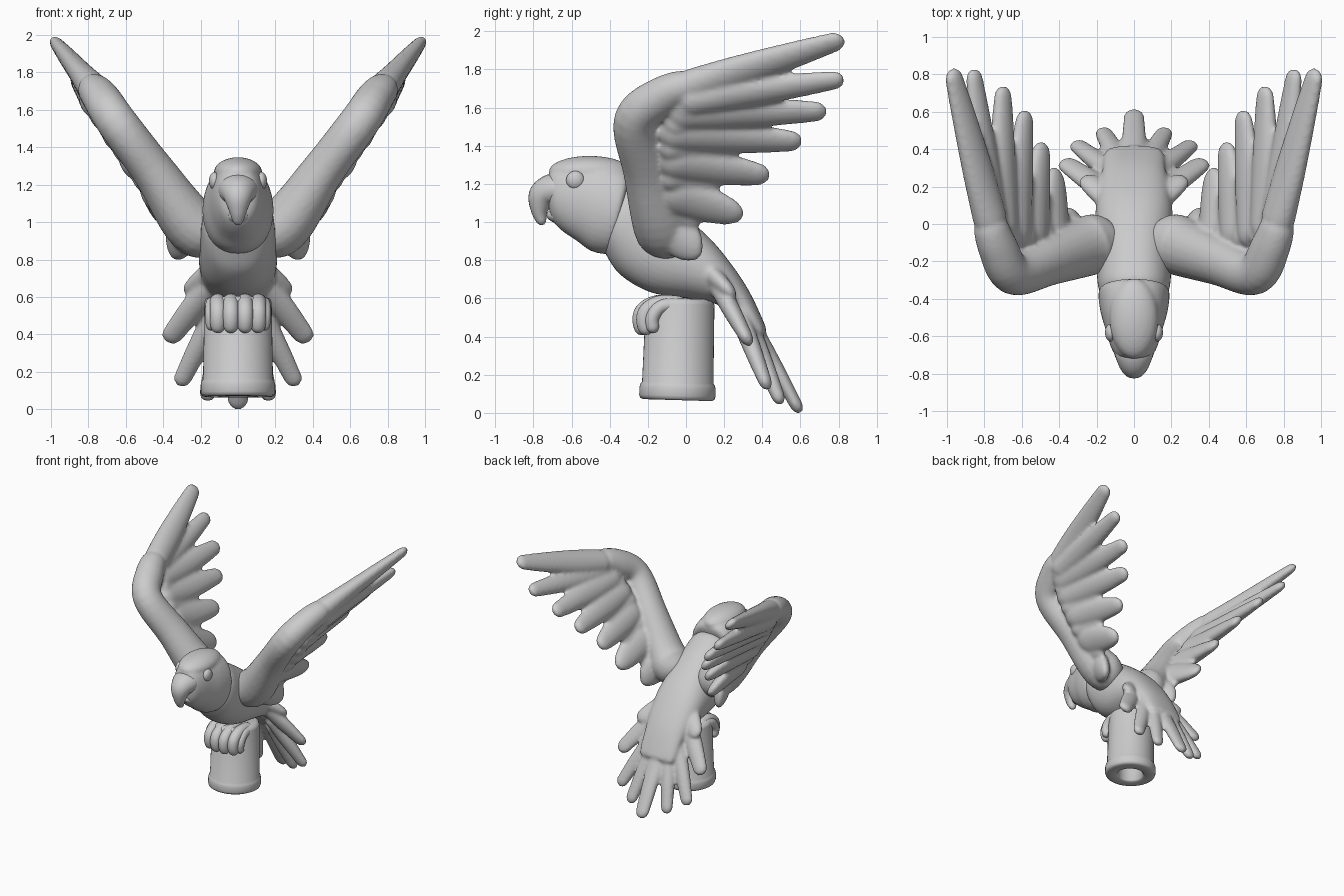
import bpy, bmesh, math
from mathutils import Vector, Matrix

if "Cube" in bpy.data.objects:
    bpy.data.objects.remove(bpy.data.objects["Cube"])


def spline(pts, u):
    """Catmull-Rom value at u in 0..1 through tuples of any length."""
    n = len(pts) - 1
    i = min(int(u * n), n - 1)
    t = u * n - i
    p1, p2 = pts[i], pts[i + 1]
    p0 = pts[i - 1] if i else [2 * a - b for a, b in zip(p1, p2)]
    p3 = pts[i + 2] if i + 2 <= n else [2 * b - a for a, b in zip(p1, p2)]
    return [0.5 * (2 * b + (c - a) * t + (2 * a - 5 * b + 4 * c - d) * t * t
                   + (3 * b - a - 3 * c + d) * t ** 3)
            for a, b, c, d in zip(p0, p1, p2, p3)]


def skin(bm, rings):
    vs = [[bm.verts.new(p) for p in r] for r in rings]
    k = len(vs[0])
    for a, b in zip(vs, vs[1:]):
        for j in range(k):
            bm.faces.new((a[j], a[(j + 1) % k], b[(j + 1) % k], b[j]))
    bm.faces.new(vs[0])
    bm.faces.new(vs[-1])


def tube(bm, pts, normal, n=28, k=20):
    """Round-ended tube; points are (x, y, z, half width, half thickness)."""
    wide = Vector(normal).cross(Vector(pts[-1][:3]) - Vector(pts[0][:3]))
    us = [(1 - math.cos(math.pi * (0.03 + 0.94 * i / n))) / 2 for i in range(n + 1)]
    smp = [spline(pts, u) for u in us]
    pos = [Vector(s[:3]) for s in smp]
    dist = [0]
    for a, b in zip(pos, pos[1:]):
        dist.append(dist[-1] + (b - a).length)
    rings = []
    for i, s in enumerate(smp):
        t = (pos[min(i + 1, n)] - pos[max(i - 1, 0)]).normalized()
        w = (wide - t * wide.dot(t)).normalized()
        m = t.cross(w)
        d = min(dist[i], dist[-1] - dist[i]) + 0.002
        f = min(1, d / max(s[3], 0.01))
        f = math.sqrt(max(0.01, 1 - (1 - f) ** 2))
        rings.append([pos[i] + w * (s[3] * f * math.cos(2 * math.pi * j / k))
                      + m * (s[4] * f * math.sin(2 * math.pi * j / k)) for j in range(k)])
    skin(bm, rings)


def loft(bm, secs, n=40, k=36):
    """Sections are (top y, top z, bottom y, bottom z, half width)."""
    rings = []
    for i in range(n + 1):
        ty, tz, by, bz, w = spline(secs, i / n)
        top, bot = Vector((0, ty, tz)), Vector((0, by, bz))
        ring = []
        for j in range(k):
            a = 2 * math.pi * j / k
            c, s = math.cos(a), math.sin(a)
            ring.append((top + bot) / 2 + (top - bot) / 2 * s
                        + Vector((math.copysign(abs(c) ** 0.85, c) * w, 0, 0)))
        rings.append(ring)
    skin(bm, rings)


def ellipsoid(bm, loc, rad):
    bmesh.ops.create_uvsphere(bm, u_segments=28, v_segments=18, radius=1,
                              matrix=Matrix.Translation(loc) @ Matrix.Diagonal((*rad, 1)))


def finish(name, bm, voxel=0, mirror=False, smooth=4):
    bmesh.ops.recalc_face_normals(bm, faces=bm.faces)
    me = bpy.data.meshes.new(name)
    bm.to_mesh(me)
    bm.free()
    me.polygons.foreach_set("use_smooth", [True] * len(me.polygons))
    ob = bpy.data.objects.new(name, me)
    bpy.context.collection.objects.link(ob)
    if voxel:
        r = ob.modifiers.new("blend", 'REMESH')
        r.mode, r.voxel_size, r.use_smooth_shade = 'VOXEL', voxel, True
        s = ob.modifiers.new("soften", 'SMOOTH')
        s.factor, s.iterations = 0.5, smooth
    if mirror:
        ob.modifiers.new("mirror", 'MIRROR').use_mirror_merge = False
    return ob


# Body running down to the tail cover
bm = bmesh.new()
loft(bm, [(-0.38, 1.16, -0.46, 0.92, .13), (-0.29, 1.20, -0.42, 0.83, .185),
          (-0.17, 1.14, -0.34, 0.72, .20), (-0.02, 1.04, -0.18, 0.63, .21),
          (0.12, 0.92, 0.04, 0.595, .205), (0.23, 0.79, 0.17, 0.565, .185),
          (0.33, 0.64, 0.26, 0.49, .168), (0.41, 0.47, 0.36, 0.395, .152),
          (0.42, 0.43, 0.39, 0.385, .10)])
# Tail fan: root, tip and half width of each feather on one side
tail = [((.10, .10, .76), (.27, .25, .61), .07), ((.12, .15, .70), (.38, .335, .36), .068),
        ((.10, .26, .56), (.315, .43, .125), .058), ((.07, .32, .48), (.17, .50, .045), .056)]
for root, tip, w in tail:
    for sx in (1, -1):
        a, b = Vector(root), Vector(tip)
        a.x *= sx
        b.x *= sx
        tube(bm, [(*a, w, .052), (*a.lerp(b, .5), w, .047), (*b, w * .8, .032)], (0, .8, .5))
tube(bm, [(0, .34, .48, .068, .04), (0, .47, .24, .065, .04), (0, .6, 0, .052, .032)], (0, .8, .5))
finish("body_and_tail", bm, .013)

# Wing: arm and hand, then feathers fanned from it with thin webs between them
bm = bmesh.new()
side = Vector((.78, .15, -.6))
tube(bm, [(.08, -.06, .92, .17, .16), (.25, -.12, .99, .16, .15), (.45, -.20, 1.27, .13, .115),
          (.645, -.265, 1.53, .115, .108), (.73, -.12, 1.66, .11, .10),
          (.79, .06, 1.735, .085, .08)], side, 40)
feathers = [((.75, -.05, 1.685), (.975, .83, 1.96), .10), ((.75, -.05, 1.63), (.86, .83, 1.75), .092),
            ((.71, -.10, 1.57), (.70, .74, 1.58), .10), ((.65, -.14, 1.47), (.58, .61, 1.42), .105),
            ((.56, -.14, 1.33), (.49, .44, 1.24), .11), ((.44, -.13, 1.17), (.42, .30, 1.03), .12),
            ((.29, -.10, 1.00), (.345, .07, .815), .12)]
for root, tip, w in feathers:
    a, b = Vector(root), Vector(tip)
    tube(bm, [(*a, w, .09), (*a.lerp(b, .35), w, .067), (*a.lerp(b, .7), w * .8, .05),
              (*b, min(.056, w * .55), .033)], side)
for (r0, t0, _), (r1, t1, _) in zip(feathers, feathers[1:]):
    a, b = (Vector(r0) + Vector(r1)) / 2, (Vector(t0) + Vector(t1)) / 2
    tube(bm, [(*a, .09, .09), (*a.lerp(b, .3), .08, .05), (*a.lerp(b, .62), .055, .025)], side)
finish("wings", bm, .013, True, 6)

# Head hood with a crown plate
bm = bmesh.new()
loft(bm, [(-.73, 1.22, -.72, 1.08, .05), (-.70, 1.28, -.70, 1.01, .10),
          (-.63, 1.32, -.65, .955, .13), (-.54, 1.33, -.57, .90, .155),
          (-.43, 1.325, -.50, .85, .18), (-.33, 1.29, -.42, .832, .19),
          (-.295, 1.25, -.395, .85, .175), (-.30, 1.2, -.40, .9, .12)])
ellipsoid(bm, (0, -.505, 1.265), (.13, .215, .082))
finish("head", bm, .012, False, 3)

# Hooked upper beak and lower beak
bm = bmesh.new()
tube(bm, [(0, -.60, 1.155, .115, .10), (0, -.68, 1.17, .11, .09), (0, -.75, 1.135, .08, .078),
          (0, -.768, 1.06, .048, .045), (0, -.752, .985, .022, .02)], (0, -1, 0), 36)
finish("upper_beak", bm)
bm = bmesh.new()
tube(bm, [(0, -.58, 1.02, .10, .06), (0, -.66, 1.03, .08, .045),
          (0, -.73, 1.04, .045, .03)], (0, 0, 1))
finish("lower_beak", bm)

# Eyes
bm = bmesh.new()
ellipsoid(bm, (.125, -.58, 1.22), (.03, .048, .048))
finish("eyes", bm, 0, True)

# Toes curled over the perch edge
bm = bmesh.new()
for x, dy in ((.038, 0), (.108, .02)):
    tube(bm, [(x, -.02 + dy, .57, .045, .04), (x, -.15 + dy, .575, .043, .042),
              (x, -.225 + dy, .535, .043, .042), (x, -.24 + dy, .475, .042, .04),
              (x, -.22 + dy, .41, .036, .035)], (0, -1, 0))
tube(bm, [(.13, 0, .565, .035, .035), (.138, -.12, .56, .036, .036),
          (.14, -.175, .50, .036, .036), (.136, -.17, .42, .033, .033)], (0, -1, 0))
finish("toes", bm, 0, True)

# Perch: turned hollow post with a base bead
profile = [(0, .60), (.15, .60), (.172, .59), (.18, .57), (.187, .16), (.195, .148), (.2, .13),
           (.2, .09), (.195, .075), (.18, .067), (.11, .067), (.1, .077), (.1, .45), (0, .45)]
bm = bmesh.new()
vs = [bm.verts.new((r, 0, z)) for r, z in profile]
es = [bm.edges.new(p) for p in zip(vs, vs[1:])]
bmesh.ops.spin(bm, geom=vs + es, axis=(0, 0, 1), cent=(0, 0, 0), angle=2 * math.pi,
               steps=48, use_duplicate=False)
bmesh.ops.remove_doubles(bm, verts=bm.verts, dist=.0005)
perch = finish("perch", bm)
perch.location = (0, -.048, 0)
perch.rotation_euler.x = -.03
bpy.context.view_layer.objects.active = perch
perch.select_set(True)
bpy.ops.object.shade_smooth_by_angle(angle=math.radians(50))
